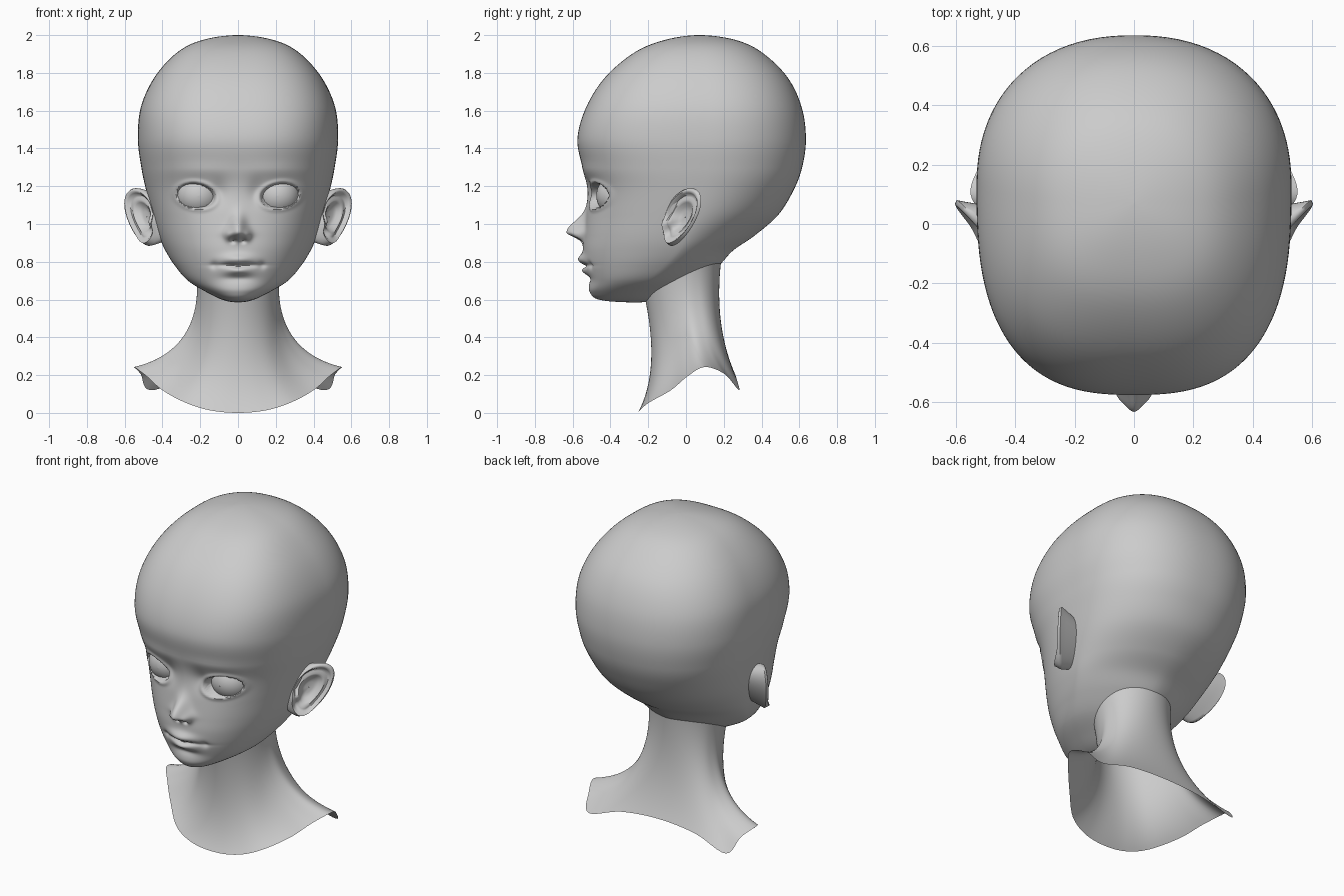
import bpy
from math import sin, cos, pi, exp, sqrt
from mathutils import Vector

if "Cube" in bpy.data.objects:
    bpy.data.objects.remove(bpy.data.objects["Cube"])


def make_object(name, verts, faces, mirror=False):
    mesh = bpy.data.meshes.new(name)
    mesh.from_pydata([tuple(v) for v in verts], [], faces)
    mesh.update()
    ob = bpy.data.objects.new(name, mesh)
    bpy.context.collection.objects.link(ob)
    bpy.ops.object.select_all(action='DESELECT')
    ob.select_set(True)
    bpy.context.view_layer.objects.active = ob
    bpy.ops.object.shade_smooth_by_angle(angle=pi / 3)
    if mirror:
        mod = ob.modifiers.new("mirror", 'MIRROR')
        mod.use_clip = True
        mod.merge_threshold = 0.0005
    return ob


def grid_faces(rows, cols, closed):
    """Quads joining consecutive rows of points."""
    faces = []
    for r in range(rows - 1):
        for c in range(cols if closed else cols - 1):
            d = (c + 1) % cols
            faces.append((r * cols + c, r * cols + d,
                          (r + 1) * cols + d, (r + 1) * cols + c))
    return faces


def catmull(p0, p1, p2, p3, t):
    return [0.5 * (2 * b + (c - a) * t + (2 * a - 5 * b + 4 * c - d) * t * t
                   + (3 * b - a - 3 * c + d) * t ** 3)
            for a, b, c, d in zip(p0, p1, p2, p3)]


def bump(x, z, cx, cz, sx, sz):
    return exp(-((x - cx) / sx) ** 2 - ((z - cz) / sz) ** 2)


def smoothstep(a, b, v):
    t = max(0.0, min(1.0, (v - a) / (b - a)))
    return t * t * (3 - 2 * t)


def face_relief(x, z):
    """How far the face stands forward of the plain skull."""
    x = abs(x)
    # nose, wings and nostrils
    width = 0.038 + 0.014 * exp(-((z - 0.95) / 0.04) ** 2)
    d = 0.094 * bump(x, z, 0, 0.958, width, 0.078 if z > 0.958 else 0.037)
    d += 0.022 * bump(x, z, 0.05, 0.937, 0.02, 0.026)
    d -= 0.022 * bump(x, z, 0.026, 0.910, 0.014, 0.011)
    # lips
    line = 0.782 - 0.006 * exp(-(x / 0.03) ** 2)
    d += 0.031 * bump(x, z, 0, 0.812, 0.08, 0.028)
    d += 0.022 * bump(x, z, 0, 0.752, 0.065, 0.022)
    d -= 0.019 * bump(x, z, 0, line, 0.11, 0.011)
    d -= 0.010 * bump(x, z, 0.128, 0.782, 0.02, 0.02)
    d -= 0.012 * bump(x, z, 0, 0.712, 0.08, 0.02)
    # eye sockets, lids and brow
    e = sqrt(((x - 0.22) / 0.098) ** 2 + ((z - 1.15 - 0.1 * (x - 0.22)) / 0.064) ** 2)
    d -= 0.05 * (1 - smoothstep(0.9, 1.05, e))
    d += 0.008 * exp(-((e - 1.16) / 0.16) ** 2)
    d -= 0.010 * bump(x, z, 0.2, 1.16, 0.15, 0.11)
    d -= 0.016 * bump(x, z, 0.10, 1.17, 0.045, 0.06)
    d += 0.007 * bump(x, z, 0.2, 1.285, 0.16, 0.04)
    return d


# head: rings of (height, front, back, half width, y of widest point)
levels = [
    (0.585, -0.27, -0.27, 0.0, -0.27), (0.598, -0.455, -0.12, 0.08, -0.29),
    (0.64, -0.51, -0.02, 0.168, -0.27), (0.70, -0.515, 0.08, 0.265, -0.20),
    (0.78, -0.535, 0.175, 0.335, -0.11), (0.86, -0.545, 0.25, 0.385, -0.04),
    (0.94, -0.54, 0.365, 0.42, 0.0), (1.05, -0.53, 0.49, 0.455, 0.05),
    (1.18, -0.523, 0.57, 0.487, 0.08), (1.30, -0.548, 0.615, 0.512, 0.10),
    (1.45, -0.575, 0.635, 0.53, 0.12), (1.62, -0.528, 0.612, 0.514, 0.12),
    (1.78, -0.425, 0.535, 0.44, 0.10), (1.91, -0.27, 0.40, 0.32, 0.08),
    (1.975, -0.11, 0.26, 0.185, 0.07), (2.0, 0.07, 0.07, 0.0, 0.07)]


def past_pole(pole, near):
    return (near[0],) + tuple(2 * p - n for p, n in zip(pole[1:], near[1:]))


keys = [past_pole(levels[0], levels[1])] + levels + [past_pole(levels[-1], levels[-2])]
rings = []
for i in range(1, len(levels)):
    steps = 14 if 3 < i < 10 else 7
    rings += [catmull(*keys[i - 1:i + 3], k / steps) for k in range(steps)]
rings.append(list(levels[-1]))

SEG = 180
verts = []
for z, front, back, w, yc in rings:
    w = max(w, 0.0005)
    for k in range(SEG):
        t = 2 * k / SEG - 1
        a = pi * (0.45 * t + 0.55 * t ** 3)      # denser towards the face
        s, c = sin(a), cos(a)
        if c > 0:
            n = 2.15 + 0.6 * smoothstep(0.8, 1.65, z)
        else:
            n = 1.65 + 0.6 * smoothstep(0.75, 1.3, z)
        r = (abs(s) ** n + abs(c) ** n) ** (-1 / n)
        x = w * s * r
        y = yc - (yc - front) * c * r if c > 0 else yc - (back - yc) * c * r
        if c > 0:
            y -= face_relief(x, z) * smoothstep(0.0, 0.35, c)
        verts.append((x, y, z))
make_object("head", verts, grid_faces(len(rings), SEG, True))

# neck and shoulder shell: each column is a curve from the skull to the cut edge
edge = [(0, 0, -0.255, 0), (0.13, 0.15, -0.243, 0.014),
        (0.25, 0.28, -0.195, 0.055), (0.38, 0.40, -0.08, 0.12),
        (0.46, 0.485, 0.01, 0.195), (0.53, 0.55, 0.10, 0.243),
        (0.60, 0.515, 0.205, 0.205), (0.68, 0.465, 0.28, 0.12),
        (0.84, 0.25, 0.268, 0.18), (1, 0, 0.262, 0.2)]
ekeys = [(-0.13, -0.15, -0.243, 0.014)] + edge + [(1.16, -0.25, 0.268, 0.18)]
columns = []
for i in range(1, len(edge)):
    for k in range(6):
        p = catmull(*ekeys[i - 1:i + 3], k / 6)
        columns.append((p[0], Vector(p[1:])))
columns.append((1, Vector(edge[-1][1:])))
verts = []
ROWS = 28
for r in range(ROWS):
    t = r / (ROWS - 1)
    for s, end in columns:
        sa, ca = sin(pi * s), cos(pi * s)
        if s == 1:
            sa = 0
        top = Vector((0.235 * sa, -0.02 - 0.22 * ca, 0.8 - 0.1 * ca + 0.04 * sa))
        side = 0.05 * sa * sa
        mid = Vector((0.14 * sa, 0.005 - 0.125 * ca, 0.375 - 0.125 * ca - side))
        verts.append((1 - t) ** 2 * top + 2 * t * (1 - t) * mid + t * t * end)
faces = [f[::-1] for f in grid_faces(ROWS, len(columns), False)]
make_object("neck_and_shoulders", verts, faces, mirror=True)

# eyeballs
verts = []
for r in range(25):
    a = pi * r / 24
    q = max(sin(a), 0.002)
    for k in range(32):
        b = 2 * pi * k / 32
        verts.append((0.209 + 0.12 * q * cos(b), -0.355 - 0.12 * cos(a), 1.15 + 0.115 * q * sin(b)))
make_object("eye", verts, grid_faces(25, 32, True), mirror=True)

# ears: a cupped dish with a rolled rim, its back running straight in to the skull
profile = [(0.01, -0.035), (0.2, -0.035), (0.38, -0.03), (0.5, -0.012), (0.6, -0.006),
           (0.68, -0.012), (0.76, -0.012), (0.83, 0.004), (0.9, 0.012), (0.96, 0.009),
           (1.0, -0.003), (0.98, -0.02), (0.93, -0.045), (0.86, -0.08), (0.78, -0.12)]
U, N = Vector((0.68, 0.73, 0)), Vector((0.73, -0.68, 0))
V = Vector((0.22, 0.33, 1))
verts = []
for i, (r, h) in enumerate(profile):
    out = N if i < 11 else Vector((1, 0, 0))
    for k in range(48):
        a = 2 * pi * k / 48
        u = 0.115 * r * cos(a) * (1 + 0.2 * sin(a))
        v = 0.153 * r * sin(a)
        if i < 9:
            h2 = h + 0.03 * bump(u, v, -0.075, -0.03, 0.03, 0.035)   # tragus
            h2 += 0.025 * bump(u, v, 0.0, -0.115, 0.05, 0.04)        # lobe
        else:
            h2 = h
        verts.append(Vector((0.508, -0.027, 1.037)) + U * u + V * v + out * h2)
make_object("ear", verts, grid_faces(len(profile), 48, True), mirror=True)
